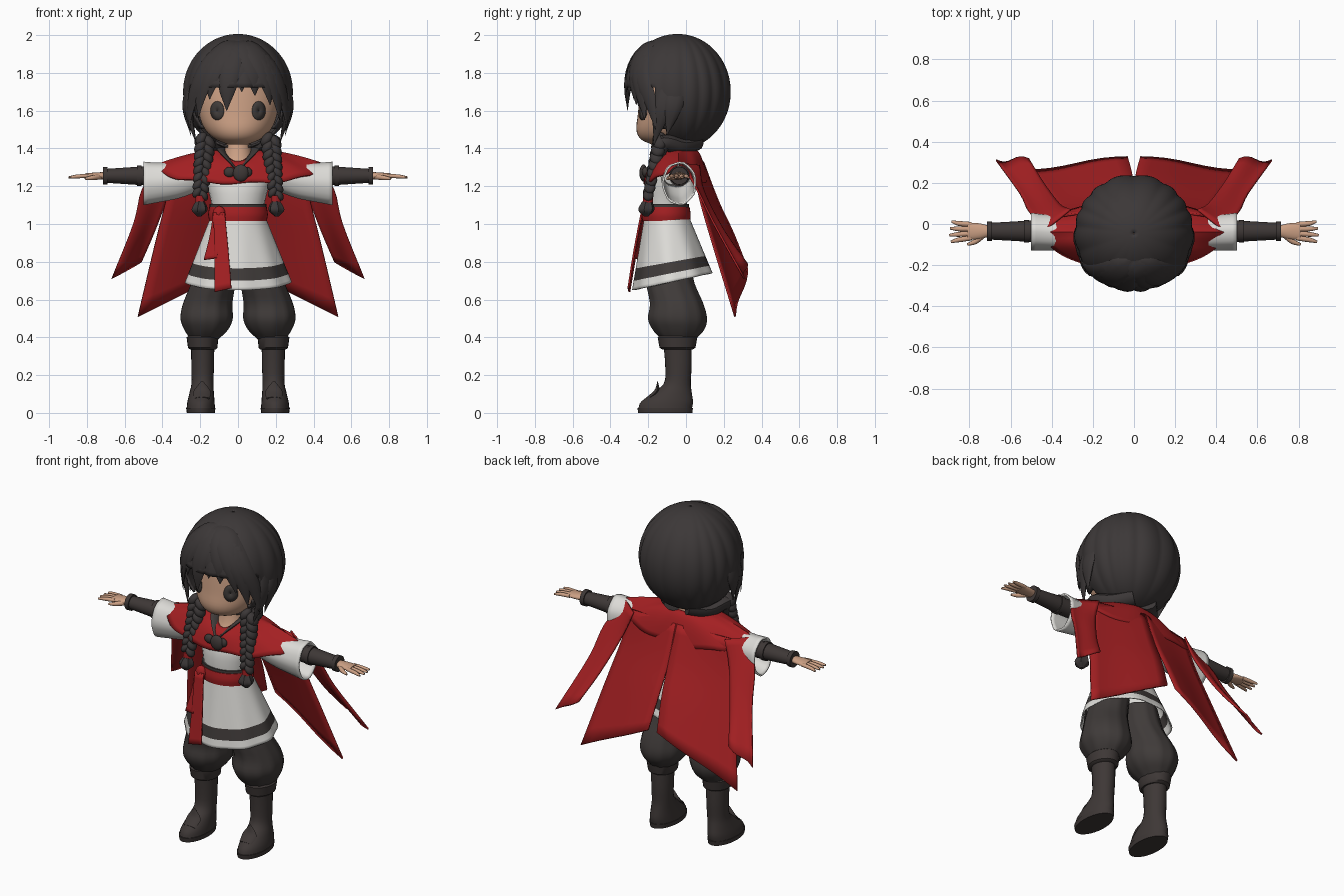
import bpy, bmesh
from math import sin, cos, pi, sqrt
from mathutils import Vector

default = bpy.data.objects.get("Cube")
if default:
    bpy.data.objects.remove(default)


def material(name, *rgb):
    m = bpy.data.materials.new(name)
    m.use_nodes = True
    m.diffuse_color = (*rgb, 1)
    m.node_tree.nodes["Principled BSDF"].inputs["Base Color"].default_value = (*rgb, 1)
    return m


HAIR = material("charcoal hair", .045, .039, .039)
CLOTH = material("dark cloth", .05, .043, .041)
LEATHER = material("dark leather", .048, .039, .037)
RED = material("red cloth", .37, .014, .016)
WHITE = material("white cloth", .72, .71, .68)
SKIN = material("skin", .6, .35, .23)
EYE = material("dark eye", .05, .043, .04)
HEAD = Vector((0, -.045, 1.7))


def smooth(pts, n):
    """Resample control points of any dimension with a Catmull-Rom spline."""
    p = [Vector(q) for q in pts]
    if n == 0:
        return p
    p = [p[0] * 2 - p[1]] + p + [p[-1] * 2 - p[-2]]
    out = []
    for i in range(n + 1):
        f = i / n * (len(p) - 3)
        k = min(int(f), len(p) - 4)
        t = f - k
        a, b, c, d = p[k:k + 4]
        out.append((b * 2 + (c - a) * t + (a * 2 - b * 5 + c * 4 - d) * t ** 2
                    + (b * 3 - a - c * 3 + d) * t ** 3) / 2)
    return out


def skin_rows(name, rows, mats, closed=True, caps=False, thick=0, keep=None, paint=None):
    """Bridge rows of points into a mesh object."""
    bm = bmesh.new()
    grid = [[bm.verts.new(p) for p in row] for row in rows]
    n = len(grid[0])
    for j in range(len(grid) - 1):
        for i in range(n if closed else n - 1):
            k = (i + 1) % n
            f = bm.faces.new((grid[j][i], grid[j][k], grid[j + 1][k], grid[j + 1][i]))
            f.material_index = paint(j / (len(grid) - 1)) if paint else 0
    if caps:
        bm.faces.new(grid[0])
        bm.faces.new(grid[-1])
    if keep:
        gone = [f for f in bm.faces if not keep(f.calc_center_median())]
        bmesh.ops.delete(bm, geom=gone, context='FACES')
    bmesh.ops.remove_doubles(bm, verts=bm.verts, dist=.0002)
    bmesh.ops.recalc_face_normals(bm, faces=bm.faces)
    me = bpy.data.meshes.new(name)
    bm.to_mesh(me)
    bm.free()
    for m in mats:
        me.materials.append(m)
    ob = bpy.data.objects.new(name, me)
    bpy.context.collection.objects.link(ob)
    if thick:
        mod = ob.modifiers.new("thickness", 'SOLIDIFY')
        mod.thickness = thick
        mod.offset = 0
    bpy.ops.object.select_all(action='DESELECT')
    ob.select_set(True)
    bpy.context.view_layer.objects.active = ob
    bpy.ops.object.shade_smooth_by_angle(angle=.7)
    return ob


def loft(name, rings, mat, axis='z', n=0, sides=24, s=1, fold=0, folds=11, caps=True, thick=0):
    """Rings are (height, centre a, centre b, radius a, radius b)."""
    rows = []
    for h, ca, cb, ra, rb in smooth(rings, n):
        row = []
        for i in range(sides):
            t = 2 * pi * i / sides
            w = 1 + fold * sin(folds * t)
            a, b = ca + ra * w * sin(t), cb - rb * w * cos(t)
            row.append((s * a, b, h) if axis == 'z' else (s * h, a, b))
        rows.append(row)
    return skin_rows(name, rows, [mat], caps=caps, thick=thick)


def sweep(name, pts, mat, flat=1, s=1, facing=None, n=12):
    """Tapered strand through (x, y, z, radius) points."""
    path = smooth(pts, n)
    rows = []
    for i, p in enumerate(path):
        tan = (path[min(i + 1, n)] - path[max(i - 1, 0)]).to_3d().normalized()
        ref = facing or (p.to_3d() - HEAD)
        side = tan.cross(ref).normalized()
        out = side.cross(tan)
        rows.append([])
        for k in range(10):
            t = 2 * pi * k / 10
            q = p.to_3d() + (side * cos(t) + out * sin(t) * flat) * max(p[3], .002)
            rows[-1].append((s * q.x, q.y, q.z))
    return skin_rows(name, rows, [mat], caps=True)


def strip(name, edge_a, edge_b, s=1, wave=0, n=12):
    """Hanging cloth stretched between two edge curves."""
    rows = [[(s * (a.x + (b.x - a.x) * k / 8), a.y + (b.y - a.y) * k / 8 + wave * sin(pi * k / 4) * j / n,
              a.z + (b.z - a.z) * k / 8) for k in range(9)]
            for j, (a, b) in enumerate(zip(smooth(edge_a, n), smooth(edge_b, n)))]
    return skin_rows(name, rows, [RED], closed=False, thick=.01)


def ball(name, loc, size, mat, tilt=0):
    bpy.ops.mesh.primitive_uv_sphere_add(segments=16, ring_count=10, location=loc, rotation=(0, tilt, 0))
    ob = bpy.context.object
    ob.name, ob.scale = name, size
    ob.data.materials.append(mat)
    bpy.ops.object.shade_smooth()


# Face and neck
face_rings = [(1.42, 0, -.13, .05, .05), (1.45, 0, -.12, .12, .12), (1.5, 0, -.085, .175, .178),
              (1.58, 0, -.07, .208, .185), (1.68, 0, -.06, .22, .185), (1.8, 0, -.05, .19, .18)]
loft("face", face_rings, SKIN, n=20, sides=40)
loft("neck", [(1.3, 0, -.07, .1, .1), (1.36, 0, -.06, .075, .075), (1.48, 0, -.05, .06, .06)], SKIN, n=6)


def face_y(x, z):
    rings = smooth(face_rings, 20)
    lo, hi = next((a, b) for a, b in zip(rings, rings[1:]) if a[0] <= z <= b[0])
    r = lo.lerp(hi, (z - lo[0]) / (hi[0] - lo[0]))
    return r[2] - r[4] * sqrt(1 - (x / r[3]) ** 2)


# Hair cap with fluted locks, open around the face
def hair_point(a, t):
    w = 1 - .035 * (1 - abs(sin(8 * a + sin(3 * a)))) * sin(t)
    return (.285 * w * sin(t) * sin(a), HEAD.y - .282 * w * sin(t) * cos(a), HEAD.z + .3 * cos(t))


skin_rows("hair_cap", [[hair_point(2 * pi * i / 128, .01 + (pi - .02) * j / 40) for i in range(128)]
                       for j in range(41)], [HAIR], thick=.012,
          keep=lambda c: not (c.y < -.17 and c.z < 1.72 or c.y < -.1 and c.z < 1.5))


# Fringe and side locks
def fringe(tip_x, tip_z, width):
    pts = []
    for i in range(6):
        t = i / 5
        x = tip_x * sin(t * pi / 2)
        z = 1.965 + (tip_z - 1.965) * t ** 1.5
        inside = 1 - (x / .288) ** 2 - (max(z - HEAD.z, 0) / .3) ** 2
        pts.append((x, HEAD.y - .27 * sqrt(max(inside, .03)), z, width * (.35 + sin(pi * t ** .7)) * (t < 1)))
    sweep("fringe_lock", pts, HAIR, flat=.35)


for tip in [(-.26, 1.5, .045), (-.21, 1.56, .05), (-.15, 1.66, .055), (-.06, 1.6, .055), (.02, 1.7, .05),
            (.09, 1.68, .055), (.17, 1.63, .055), (.22, 1.55, .05), (.26, 1.5, .045)]:
    fringe(*tip)

for s, side in ((1, "left"), (-1, "right")):
    # Eye plate following the face
    rows = []
    for r in (.02, .5, 1):
        ring = [(s * .11 + .036 * r * cos(k * pi / 12), 1.6 + .05 * r * sin(k * pi / 12)) for k in range(24)]
        rows.append([(x, face_y(x, z) - .004, z) for x, z in ring])
    skin_rows(side + "_eye", rows, [EYE], thick=.003)

    sweep(side + "_cheek_lock", [(.25, -.1, 1.75, .05), (.26, -.13, 1.6, .05), (.22, -.17, 1.42, 0)], HAIR, .4, s)
    sweep(side + "_outer_lock", [(.25, -.04, 1.75, .05), (.275, -.07, 1.62, .05), (.25, -.1, 1.47, 0)], HAIR, .4, s)
    sweep(side + "_gathered_hair", [(.05, .06, 1.43, .05), (.13, -.03, 1.41, .055), (.18, -.12, 1.43, .05),
                                    (.18, -.15, 1.35, .03)], HAIR, .8, s)
    # Braid of paired plump strands
    for i in range(8):
        t = i / 7
        w = .036 - .009 * t
        for k in (-1, 1):
            ball(side + "_braid_strand", (s * (.175 + .025 * t) + k * w * .6, -.14 - .06 * t, 1.44 - .28 * t - k * .008),
                 (w * .8, w * 1.05, w * 1.2), HAIR, -k * .6)
    loft(side + "_braid_tie", [(1.115, .2, -.202, .026, .026), (1.15, .2, -.202, .026, .026)], RED, s=s, sides=16)
    loft(side + "_braid_tip", [(1.04, .205, -.21, .01, .01), (1.075, .203, -.21, .04, .04),
                               (1.12, .2, -.205, .022, .025)], HAIR, s=s, n=8, fold=.1, folds=6)

    # Sleeve, arm and bracer
    loft(side + "_sleeve", [(.16, -.05, 1.27, .08, .07), (.3, -.045, 1.235, .08, .09), (.42, -.04, 1.22, .082, .1),
                            (.5, -.035, 1.215, .086, .11)], WHITE, 'x', 10, s=s, caps=False, thick=.01, fold=.02, folds=7)
    loft(side + "_bracer", [(.28, -.035, 1.25, .045, .045), (.5, -.035, 1.255, .052, .05),
                            (.71, -.035, 1.255, .04, .036)], LEATHER, 'x', s=s)
    for x, r in ((.51, .055), (.69, .047)):
        loft(side + "_bracer_band", [(x, -.035, 1.255, r, r), (x + .025, -.035, 1.255, r, r)], LEATHER, 'x', s=s)
    # Hand with spread fingers
    loft(side + "_palm", [(.7, -.035, 1.255, .025, .02), (.75, -.035, 1.255, .038, .018),
                          (.81, -.035, 1.255, .042, .013)], SKIN, 'x', 6, s=s)
    for k in range(4):
        y = -.068 + .022 * k
        reach = .9 - .008 * abs(k - 1.3)
        sweep(side + "_finger", [(.79, y, 1.255, .012), (.85, y * 1.2 + .005, 1.252, .012),
                                 (reach, y * 1.5 + .015, 1.247, .006)], SKIN, .9, s, Vector((0, 0, 1)), 6)
    sweep(side + "_thumb", [(.73, -.05, 1.25, .015), (.77, -.085, 1.245, .013), (.81, -.1, 1.24, .006)],
          SKIN, 1, s, Vector((0, 0, 1)), 6)

    # Cape panels
    strip(side + "_cape_back", [(-.005, .09, 1.33), (0, .17, 1.12), (.01, .25, .95), (.03, .325, .76)],
          [(.34, .04, 1.31), (.38, .075, 1.13), (.445, .15, .87), (.53, .26, .51)], s, .008)
    strip(side + "_cape_side", [(.31, .07, 1.31), (.36, .095, 1.17), (.44, .2, .96), (.51, .315, .8)],
          [(.42, -.02, 1.32), (.51, .06, 1.18), (.555, .15, 1), (.67, .31, .71)], s, .012)
    sweep(side + "_collar", [(.085, .0, 1.41, .025), (.09, -.08, 1.39, .026), (.055, -.145, 1.345, .025),
                             (.0, -.2, 1.28, .02)], CLOTH, .35, s)
    ball(side + "_clasp_wing", (s * .045, -.215, 1.275), (.03, .018, .027), LEATHER)

    # Baggy trousers and boots
    loft(side + "_trouser_leg", [(.82, .1, -.08, .1, .11), (.7, .128, -.085, .115, .125), (.58, .162, -.05, .13, .14),
                                 (.5, .168, -.045, .138, .155), (.44, .17, -.04, .115, .135),
                                 (.385, .18, -.04, .07, .085)], CLOTH, n=18, sides=44, s=s, fold=.018)
    loft(side + "_boot_cuff", [(.335, .185, -.045, .068, .08), (.345, .187, -.045, .078, .095),
                               (.4, .188, -.045, .084, .105), (.415, .185, -.045, .07, .09)], LEATHER, s=s)
    loft(side + "_boot", [(.37, .187, -.045, .062, .075), (.25, .187, -.04, .06, .07), (.16, .188, -.045, .058, .07),
                          (.11, .192, -.07, .064, .1), (.06, .196, -.1, .072, .137), (.025, .197, -.11, .075, .142)],
         LEATHER, n=14, s=s)
    loft(side + "_sole", [(0, .197, -.11, .074, .143), (.027, .197, -.11, .078, .147)], LEATHER, s=s)
    sweep(side + "_boot_tongue", [(.19, -.2, .075, .04), (.19, -.155, .115, .045), (.19, -.15, .17, .003)],
          LEATHER, .3, s, Vector((0, -1, .6)), 8)


# Shoulder mantle, dipping at the throat
def mantle_point(a, v):
    front = max(cos(a), 0)
    ry = .08 + (.1 if cos(a) > 0 else .07) * v ** .7
    z = 1.39 - .065 * front ** 3 * (1 - v) - v ** 1.6 * (.075 + .1 * abs(cos(a)) ** .8)
    return ((.1 + .335 * v) * sin(a), -.04 - ry * cos(a) - .02 * front * (1 - v), z + .006 * v * sin(9 * a))


skin_rows("shoulder_mantle", [[mantle_point(2 * pi * i / 72, j / 10) for i in range(72)] for j in range(11)],
          [RED], thick=.012)
ball("clasp", (.015, -.225, 1.27), (.042, .022, .045), LEATHER)

# Tunic bodice
loft("tunic_bodice", [(1.05, 0, -.105, .135, .108), (1.13, 0, -.105, .145, .112), (1.22, 0, -.09, .17, .115),
                      (1.3, 0, -.06, .19, .09), (1.36, 0, -.05, .1, .065)], WHITE, n=12)


# Flared tunic skirt with a dark band near the hem
def skirt_point(a, v):
    hem = .695 - .045 * cos(a)
    w = 1 + .02 * v * sin(9 * a + 1)
    return ((.132 + .145 * v) * w * sin(a), -.105 + .035 * v - (.108 + .1 * v) * w * cos(a), 1.06 + (hem - 1.06) * v)


skin_rows("tunic_skirt", [[skirt_point(2 * pi * i / 72, j / 25) for i in range(72)] for j in range(26)],
          [WHITE, CLOTH], thick=.008, paint=lambda v: int(.71 < v < .87))

# Sash, knot and hanging tails
loft("sash", [(1.015, 0, -.105, .152, .126), (1.05, 0, -.105, .158, .13), (1.09, 0, -.105, .152, .124)], RED, n=6, sides=36)
loft("sash_cord", [(1.088, 0, -.105, .15, .12), (1.106, 0, -.105, .15, .12)], CLOTH, sides=36)
ball("sash_knot", (-.1, -.215, 1.05), (.035, .025, .045), RED)
strip("sash_tail_long", [(-.13, -.23, 1.06), (-.125, -.265, .85), (-.125, -.3, .64)],
      [(-.07, -.235, 1.06), (-.05, -.275, .85), (-.035, -.305, .66)])
strip("sash_tail_short", [(-.13, -.225, 1.06), (-.15, -.235, .93), (-.18, -.25, .81)],
      [(-.08, -.235, 1.06), (-.1, -.25, .93), (-.11, -.275, .82)])
